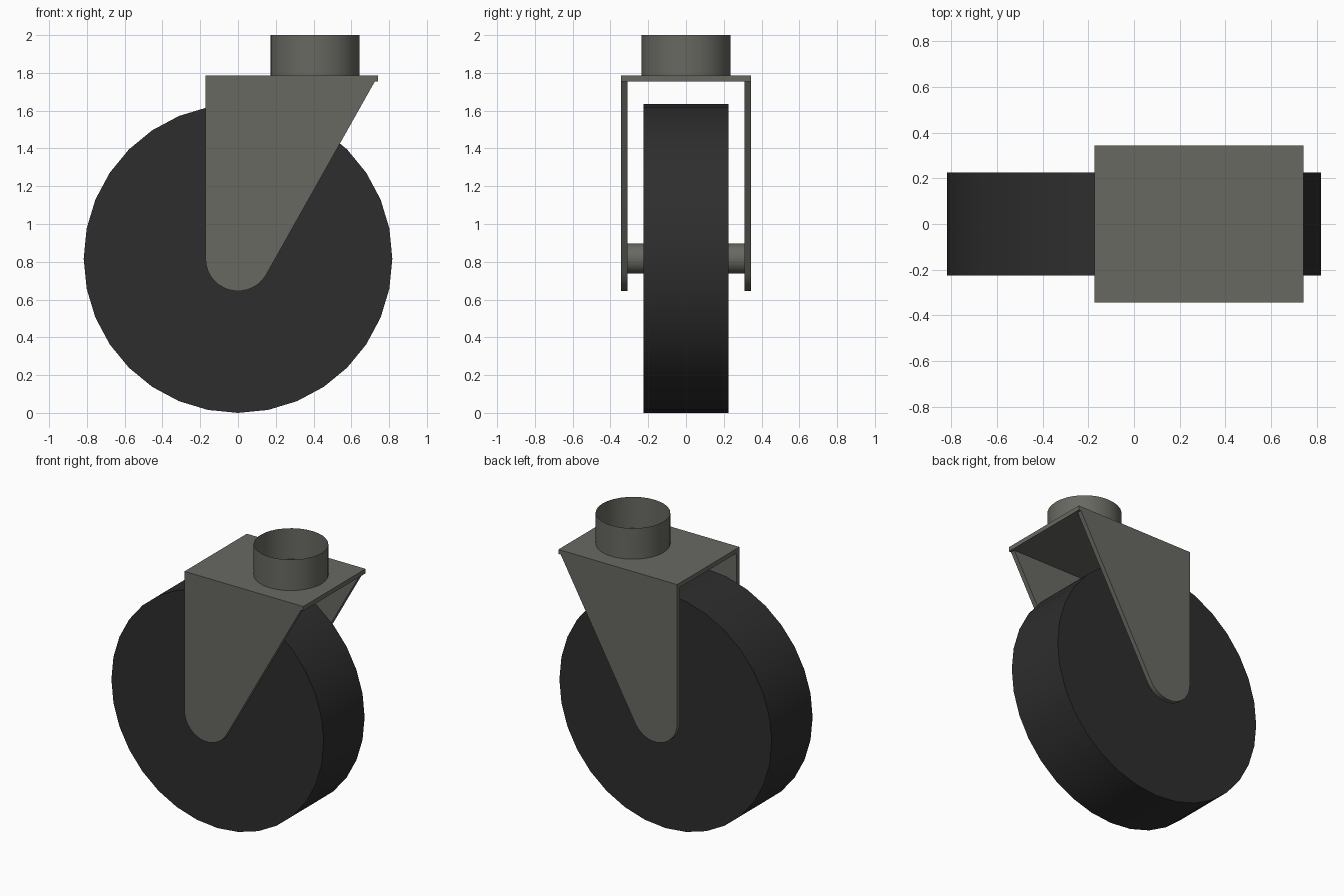
import bpy, bmesh, math
from mathutils import Matrix

if "Cube" in bpy.data.objects:
    bpy.data.objects.remove(bpy.data.objects["Cube"])


def material(name, rgb):
    m = bpy.data.materials.new(name)
    m.diffuse_color = (*rgb, 1)
    m.use_nodes = True
    m.node_tree.nodes["Principled BSDF"].inputs["Base Color"].default_value = m.diffuse_color
    return m


STEEL = material("grey steel", (0.14, 0.14, 0.123))
RUBBER = material("black rubber", (0.027, 0.027, 0.027))
AXLE_Z = 0.817


def finish(bm, name, mat, smooth=True):
    bmesh.ops.recalc_face_normals(bm, faces=bm.faces)
    me = bpy.data.meshes.new(name)
    bm.to_mesh(me)
    bm.free()
    me.materials.append(mat)
    ob = bpy.data.objects.new(name, me)
    bpy.context.collection.objects.link(ob)
    bpy.ops.object.select_all(action='DESELECT')
    bpy.context.view_layer.objects.active = ob
    ob.select_set(True)
    if smooth:
        bpy.ops.object.shade_smooth_by_angle(angle=math.radians(30))
    return ob


def cylinder(name, mat, radius, depth, matrix, caps=True):
    bm = bmesh.new()
    bmesh.ops.create_cone(bm, cap_ends=caps, segments=32, radius1=radius,
                          radius2=radius, depth=depth, matrix=matrix)
    return finish(bm, name, mat)


def prism(name, mat, profile, half):
    """Extrude an x-z outline from y = -half to y = half."""
    bm = bmesh.new()
    face = bm.faces.new([bm.verts.new((x, -half, z)) for x, z in profile])
    ext = bmesh.ops.extrude_face_region(bm, geom=[face])
    verts = [v for v in ext["geom"] if isinstance(v, bmesh.types.BMVert)]
    bmesh.ops.translate(bm, verts=verts, vec=(0, 2 * half, 0))
    return finish(bm, name, mat, smooth=False)


# wheel and axle, both lying along y
along_y = Matrix.Translation((0, 0, AXLE_Z)) @ Matrix.Rotation(math.pi / 2, 4, 'X')
cylinder("wheel", RUBBER, AXLE_Z, 0.45, along_y)
cylinder("axle", STEEL, 0.08, 0.63, along_y)

# fork: side outline with rounded foot and plate lip, hollowed by a box
R = 0.172
foot = [(R * math.cos(a), AXLE_Z + R * math.sin(a))
        for a in (math.radians(180 + 150.6 * i / 14) for i in range(15))]
outline = [(-R, 1.785)] + foot + [(0.724, 1.754), (0.742, 1.754), (0.742, 1.785)]
fork = prism("fork", STEEL, outline, 0.343)
gap = prism("fork_gap_cutter", STEEL,
            [(-1, 0.3), (1, 0.3), (1, 1.754), (-1, 1.754)], 0.31)
gap.hide_render = True
cut = fork.modifiers.new("gap", 'BOOLEAN')
cut.operation, cut.solver, cut.object = 'DIFFERENCE', 'EXACT', gap
bpy.ops.object.select_all(action='DESELECT')
bpy.context.view_layer.objects.active = fork
fork.select_set(True)
bpy.ops.object.modifier_apply(modifier="gap")
bpy.data.objects.remove(gap)
bpy.ops.object.shade_smooth_by_angle(angle=math.radians(20))

# open swivel tube on top of the plate
cylinder("swivel_tube", STEEL, 0.235, 0.215,
         Matrix.Translation((0.408, 0, 1.8925)), caps=False)
